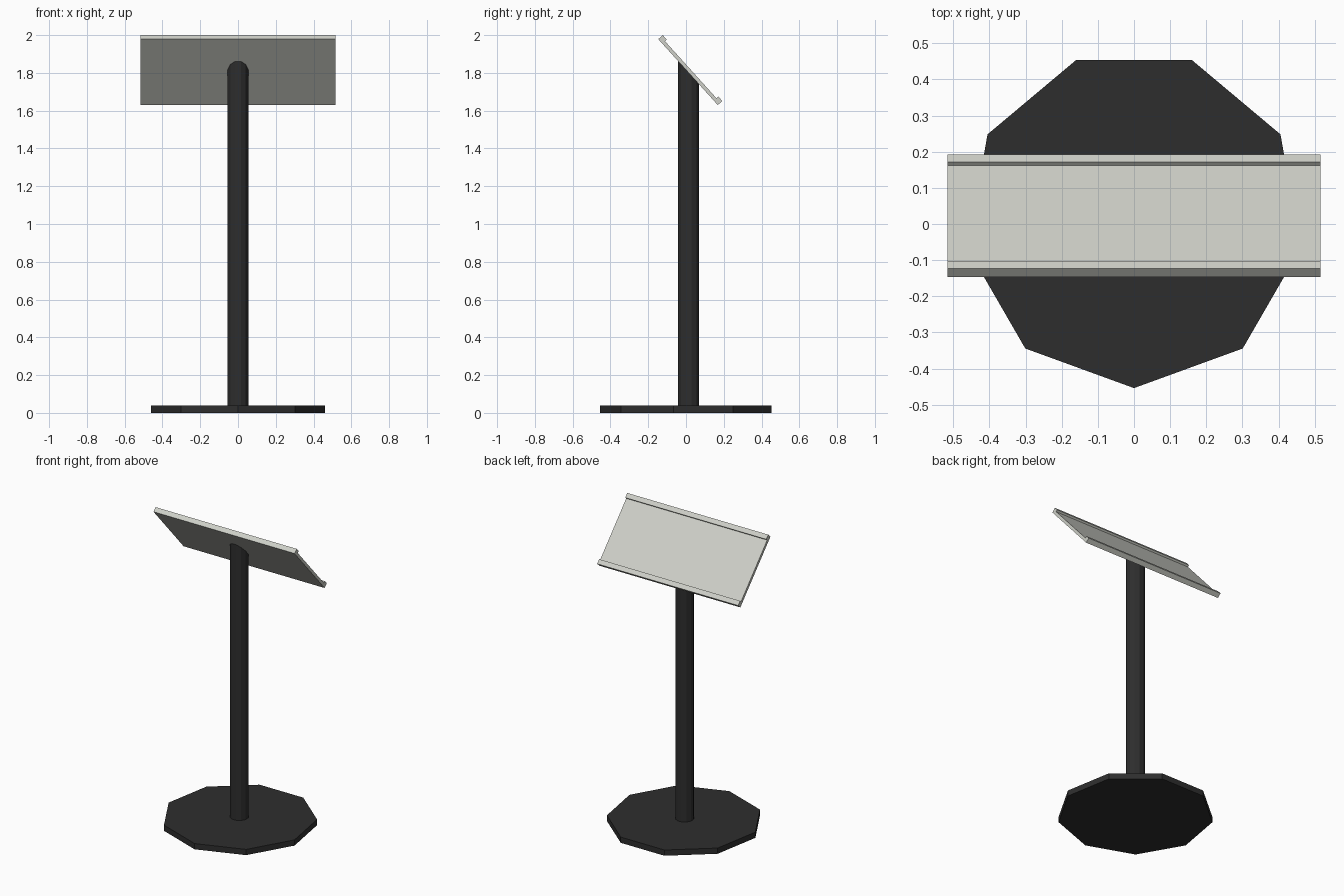
import bpy, math

if "Cube" in bpy.data.objects:
    bpy.data.objects.remove(bpy.data.objects["Cube"])

def material(name, rgb):
    m = bpy.data.materials.new(name)
    m.diffuse_color = (*rgb, 1)
    m.use_nodes = True
    m.node_tree.nodes["Principled BSDF"].inputs["Base Color"].default_value = m.diffuse_color
    return m

black = material("black metal", (0.027, 0.027, 0.027))
pale = material("pale grey panel", (0.62, 0.63, 0.58))

def add_mesh(name, verts, faces, mat):
    me = bpy.data.meshes.new(name)
    me.from_pydata(verts, [], faces)
    me.materials.append(mat)
    ob = bpy.data.objects.new(name, me)
    bpy.context.collection.objects.link(ob)
    return ob

def prism_faces(n):
    sides = [(i, (i + 1) % n, n + (i + 1) % n, n + i) for i in range(n)]
    return sides + [tuple(reversed(range(n))), tuple(range(n, 2 * n))]

def ring(n, r, cy, start):
    a = [math.radians(start) + 2 * math.pi * i / n for i in range(n)]
    return [(r * math.cos(t), cy + r * math.sin(t)) for t in a]

CY = 0.014                      # shared centre of pole and base
TILT = math.radians(47.9)
D = (math.cos(TILT), -math.sin(TILT))   # down the board, in y-z
N = (math.sin(TILT), math.cos(TILT))    # out of the board face
H, L, T, LIP = 0.032, 0.470, 0.019, 0.031
O = (-0.123 - H * N[0], 2.0 - H * N[1])  # underside corner at the top edge

# nine-sided base plate
pts = ring(9, 0.468, CY, -90)
add_mesh("base_plate", [(x, y, z) for z in (0, 0.038) for x, y in pts],
         prism_faces(9), black)

# pole, its top cut to the underside of the board
pts = ring(12, 0.057, CY, -75)
under = lambda y: O[1] - (y - O[0]) * math.tan(TILT) + 0.003
add_mesh("pole", [(x, y, 0.036) for x, y in pts] + [(x, y, under(y)) for x, y in pts],
         prism_faces(12), black)

# tilted board with a raised lip along both long edges
profile = [(0, 0), (L, 0), (L, H), (L - LIP, H), (L - LIP, T), (LIP, T), (LIP, H), (0, H)]
yz = [(O[0] + s * D[0] + h * N[0], O[1] + s * D[1] + h * N[1]) for s, h in profile]
board = add_mesh("sign_board", [(x, y, z) for x in (-0.516, 0.516) for y, z in yz],
                 prism_faces(8), pale)

# consistent outward normals
import bmesh
for ob in bpy.data.objects:
    bm = bmesh.new()
    bm.from_mesh(ob.data)
    bmesh.ops.recalc_face_normals(bm, faces=bm.faces)
    bm.to_mesh(ob.data)
    bm.free()
